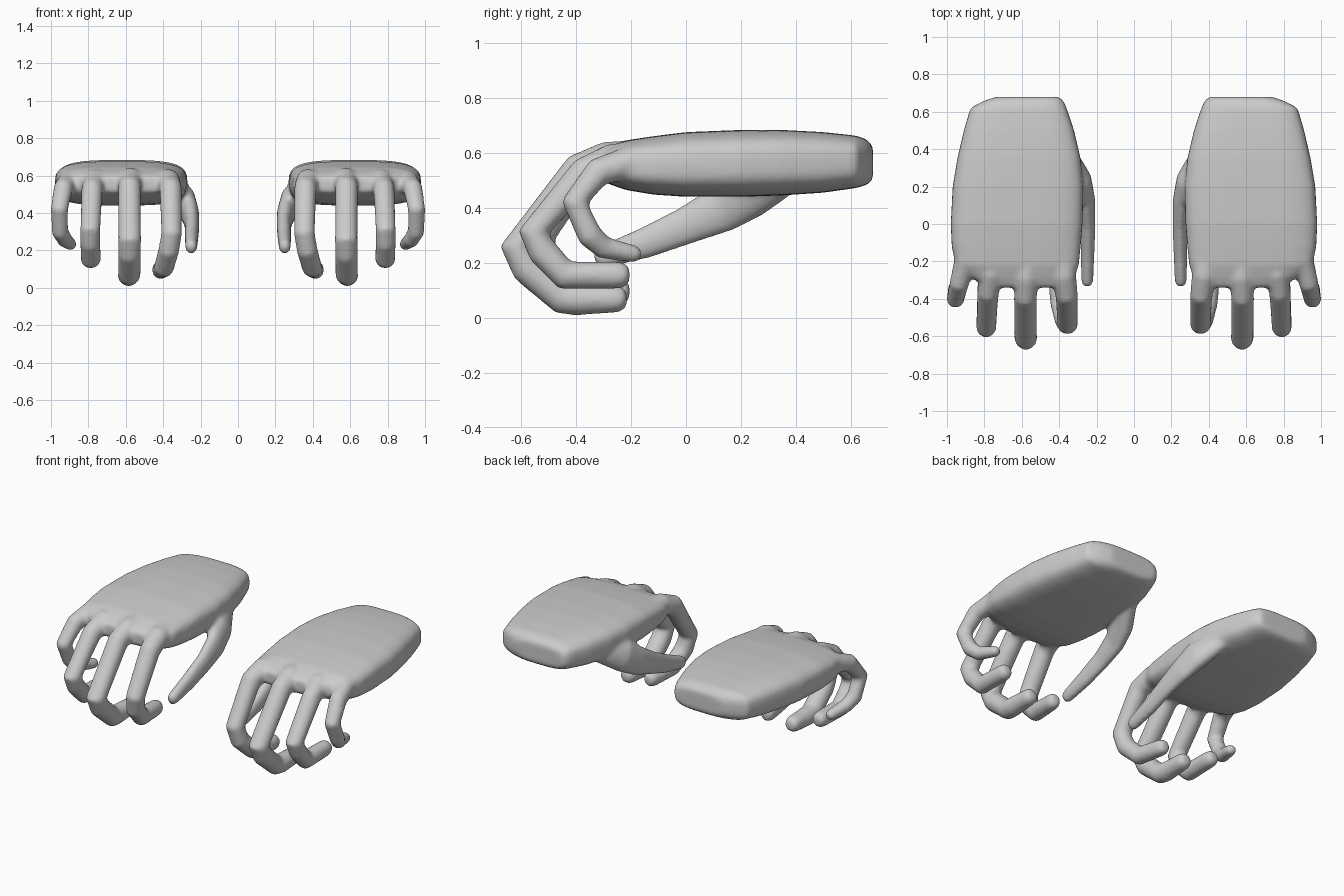
import bpy, bmesh, math
from mathutils import Vector


def signed_pow(v, p):
    return math.copysign(abs(v) ** p, v)


def loft(bm, rings):
    """Skin a list of closed vertex loops and cap both ends."""
    loops = [[bm.verts.new(p) for p in ring] for ring in rings]
    n = len(loops[0])
    faces = [bm.faces.new((a[i], a[(i + 1) % n], b[(i + 1) % n], b[i]))
             for a, b in zip(loops, loops[1:]) for i in range(n)]
    faces += [bm.faces.new(loops[0]), bm.faces.new(loops[-1])]
    bmesh.ops.recalc_face_normals(bm, faces=faces)


def section(center, side, up, a, b, power=2.0, n=24):
    """Superellipse loop with half sizes a (side) and b (up)."""
    out = []
    for i in range(n):
        t = 2 * math.pi * i / n
        out.append(center + side * a * signed_pow(math.cos(t), 2 / power)
                   + up * b * signed_pow(math.sin(t), 2 / power))
    return out


def palm(bm, stations):
    """stations: y, x inner, x outer, z bottom, z top"""
    rings = []
    for y, x0, x1, z0, z1 in stations:
        c = Vector(((x0 + x1) / 2, y, (z0 + z1) / 2))
        rings.append(section(c, Vector((1, 0, 0)), Vector((0, 0, 1)),
                             (x1 - x0) / 2, (z1 - z0) / 2, 3.4, 40))
    loft(bm, rings)


def digit(bm, path):
    """path: x, y, z, half width, half depth; the tip is rounded."""
    pts = [Vector(p[:3]) for p in path]
    rings = []
    for i, p in enumerate(path):
        d_in = (pts[i] - pts[max(i - 1, 0)]).normalized()
        d_out = (pts[min(i + 1, len(pts) - 1)] - pts[i]).normalized()
        t = (d_in + d_out).normalized()
        up = t.cross(Vector((1, 0, 0))).normalized()
        side = up.cross(t)
        rings.append(section(pts[i], side, up, p[3], p[4]))
    for push, size in ((0.5, 0.87), (0.8, 0.55)):
        rings.append(section(pts[-1] + t * p[4] * push, side, up,
                             p[3] * size, p[4] * size))
    loft(bm, rings)


def build_hand(name):
    bm = bmesh.new()
    # palm and wrist
    palm(bm, [(0.68, 0.40, 0.74, 0.50, 0.625), (0.655, 0.375, 0.81, 0.482, 0.65),
              (0.62, 0.36, 0.875, 0.472, 0.662), (0.50, 0.32, 0.91, 0.455, 0.675),
              (0.35, 0.285, 0.945, 0.445, 0.683), (0.20, 0.27, 0.97, 0.44, 0.683),
              (0.0, 0.275, 0.98, 0.44, 0.675), (-0.12, 0.285, 0.975, 0.448, 0.66),
              (-0.22, 0.295, 0.955, 0.465, 0.645), (-0.29, 0.32, 0.87, 0.49, 0.62),
              (-0.34, 0.37, 0.76, 0.51, 0.595)])
    # index finger
    digit(bm, [(0.39, -0.12, 0.57, .07, .07), (0.375, -0.28, 0.57, .066, .065),
               (0.36, -0.38, 0.53, .06, .062), (0.355, -0.535, 0.29, .056, .058),
               (0.37, -0.51, 0.20, .056, .058), (0.395, -0.42, 0.11, .054, .056),
               (0.415, -0.245, 0.095, .046, .05)])
    # middle finger
    digit(bm, [(0.57, -0.12, 0.58, .07, .07), (0.575, -0.29, 0.575, .066, .066),
               (0.58, -0.39, 0.535, .061, .064), (0.578, -0.615, 0.255, .061, .062),
               (0.58, -0.575, 0.18, .061, .062), (0.58, -0.45, 0.072, .06, .06),
               (0.585, -0.40, 0.066, .058, .058), (0.585, -0.255, 0.068, .05, .05)])
    # ring finger
    digit(bm, [(0.75, -0.10, 0.57, .07, .07), (0.765, -0.27, 0.57, .062, .064),
               (0.78, -0.37, 0.525, .057, .06), (0.79, -0.555, 0.31, .054, .056),
               (0.79, -0.52, 0.24, .054, .056), (0.787, -0.44, 0.155, .054, .055),
               (0.785, -0.245, 0.155, .048, .05)])
    # little finger
    digit(bm, [(0.87, -0.05, 0.56, .07, .07), (0.90, -0.19, 0.57, .06, .062),
               (0.935, -0.32, 0.53, .052, .053), (0.955, -0.405, 0.42, .047, .049),
               (0.952, -0.35, 0.30, .045, .047), (0.925, -0.30, 0.255, .042, .042),
               (0.895, -0.19, 0.232, .034, .033)])
    # thumb
    digit(bm, [(0.36, 0.38, 0.53, .05, .07), (0.285, 0.23, 0.46, .06, .10),
               (0.255, 0.13, 0.395, .047, .088), (0.245, 0.0, 0.335, .039, .07),
               (0.248, -0.15, 0.272, .037, .058), (0.25, -0.30, 0.222, .033, .042)])
    mesh = bpy.data.meshes.new(name)
    bm.to_mesh(mesh)
    bm.free()
    hand = bpy.data.objects.new(name, mesh)
    bpy.context.collection.objects.link(hand)
    # fuse the parts into one skin with soft webbing
    fuse = hand.modifiers.new("fuse", 'REMESH')
    fuse.mode = 'VOXEL'
    fuse.voxel_size = 0.011
    fuse.use_smooth_shade = True
    soft = hand.modifiers.new("soften", 'SMOOTH')
    soft.factor = 0.5
    soft.iterations = 12
    return hand


# one hand, then its mirrored partner
build_hand("hand_a")
other = build_hand("hand_b")
for v in other.data.vertices:
    v.co.x = -v.co.x
other.data.flip_normals()
